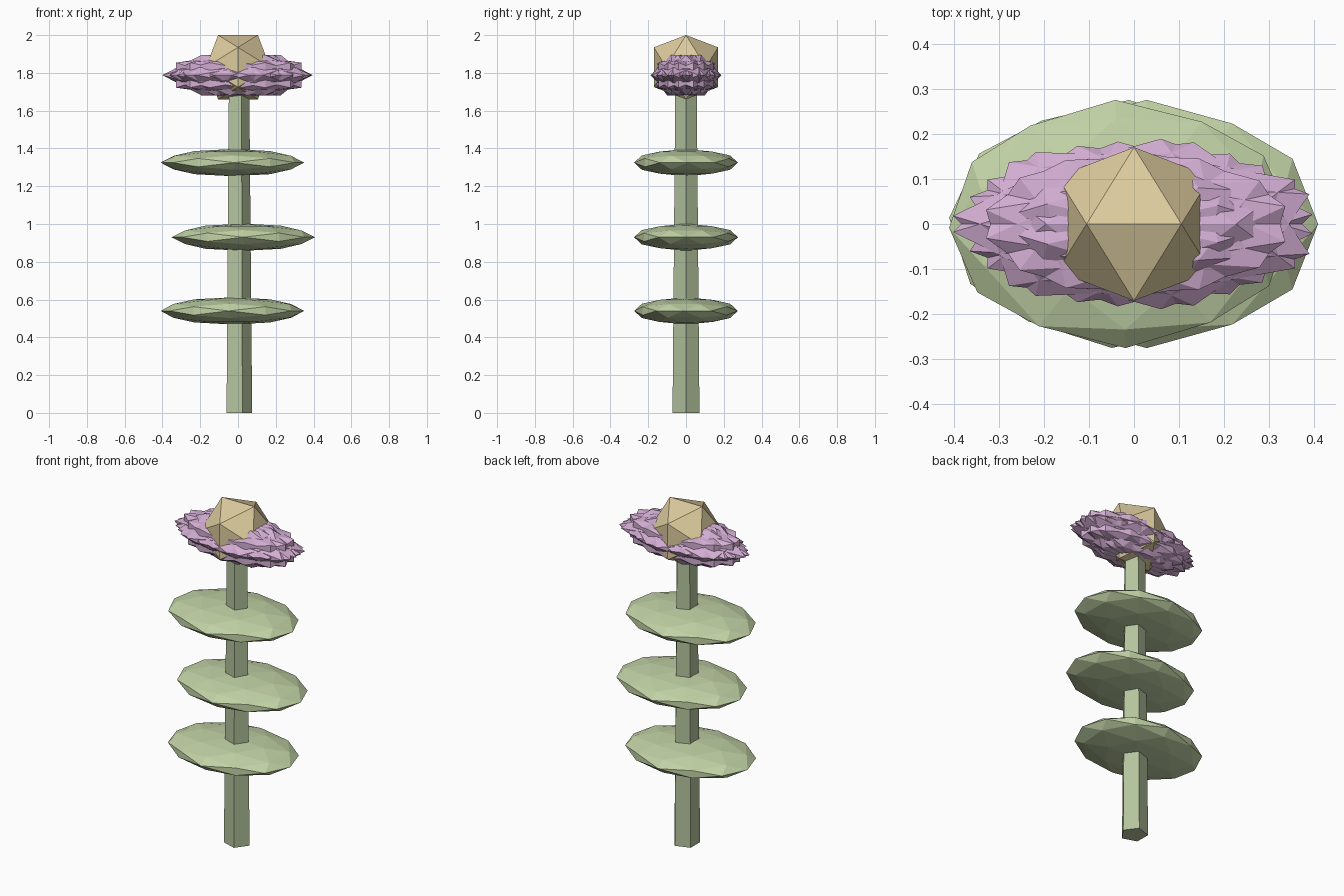
import bpy, bmesh, math
from mathutils import Vector, Matrix

if "Cube" in bpy.data.objects:
    bpy.data.objects.remove(bpy.data.objects["Cube"])

def material(name, rgb):
    m = bpy.data.materials.new(name)
    m.diffuse_color = (*rgb, 1)
    m.use_nodes = True
    m.node_tree.nodes["Principled BSDF"].inputs["Base Color"].default_value = m.diffuse_color
    return m

STEM = material("stem_green", (0.46, 0.55, 0.34))
LEAF = material("leaf_green", (0.54, 0.65, 0.38))
PETAL = material("petal_purple", (0.65, 0.42, 0.65))
GOLD = material("centre_gold", (0.72, 0.60, 0.34))

def hull_object(name, points, mat):
    bm = bmesh.new()
    for p in points:
        bm.verts.new(p)
    bmesh.ops.convex_hull(bm, input=bm.verts[:])
    bmesh.ops.recalc_face_normals(bm, faces=bm.faces[:])
    me = bpy.data.meshes.new(name)
    bm.to_mesh(me)
    bm.free()
    me.materials.append(mat)
    ob = bpy.data.objects.new(name, me)
    bpy.context.collection.objects.link(ob)
    return ob

# Unit icosahedron with an edge on top running along x, optionally split once
def ico_points(split=False):
    phi = (1 + math.sqrt(5)) / 2
    pts = []
    for s in (-1, 1):
        for t in (-phi, phi):
            pts += [Vector((s, 0, t)), Vector((t, s, 0)), Vector((0, t, s))]
    if split:
        pts += [(a + b) / 2 for i, a in enumerate(pts) for b in pts[:i]
                if (a - b).length < 2.01]
    return [p.normalized() for p in pts]

def blob(name, centre, scale, turn, mat, split=False):
    rot = Matrix.Rotation(turn, 3, 'Z')
    pts = []
    for p in ico_points(split):
        q = rot @ p
        pts.append(Vector(centre) + Vector([q[i] * scale[i] for i in range(3)]))
    return hull_object(name, pts, mat)

# Tapered five-sided stem
stem = []
for z, r in ((0, 0.075), (1.7, 0.06)):
    for k in range(5):
        a = math.tau * k / 5
        stem.append((r * math.cos(a), r * math.sin(a), z))
hull_object("stem", stem, STEM)

# Three flat leaves, alternating sides
for i, (x, z, turn) in enumerate(((-0.03, 0.54, -0.05), (0.028, 0.93, 0),
                                  (-0.03, 1.325, 0.03))):
    blob(f"leaf_{i + 1}", (x, 0, z), (0.38, 0.275, 0.072), turn, LEAF, True)

# Seven interlocking petals around the head
for k in range(7):
    a = math.tau * k / 7
    blob(f"petal_{k + 1}", (0.006 + 0.01 * math.cos(a), 0.004 * math.sin(a), 1.788),
         (0.40, 0.187, 0.126), a, PETAL)

# Faceted flower centre
blob("flower_centre", (0, 0, 1.83), (0.2, 0.2, 0.2), 0, GOLD)
